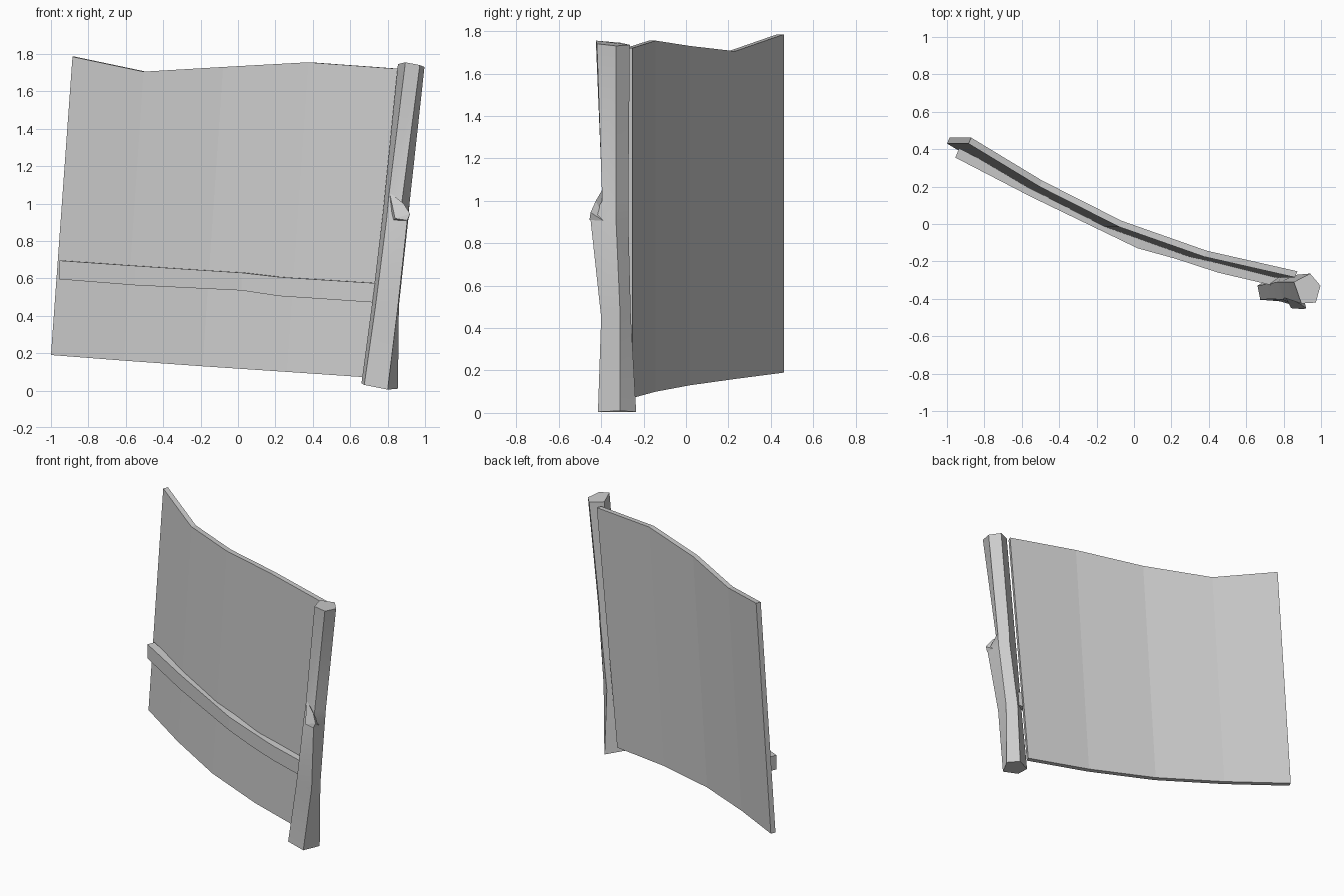
import bpy, bmesh, math
from mathutils import Vector

cube = bpy.data.objects.get("Cube")
if cube:
    bpy.data.objects.remove(cube, do_unlink=True)

grey = bpy.data.materials.new("plain grey")
grey.use_nodes = True
colour = (0.6, 0.6, 0.6, 1)
grey.diffuse_color = colour
grey.node_tree.nodes["Principled BSDF"].inputs["Base Color"].default_value = colour


def finish(bm, name, smooth=False):
    bmesh.ops.recalc_face_normals(bm, faces=bm.faces)
    mesh = bpy.data.meshes.new(name)
    bm.to_mesh(mesh)
    bm.free()
    mesh.materials.append(grey)
    obj = bpy.data.objects.new(name, mesh)
    bpy.context.collection.objects.link(obj)
    if smooth:
        bpy.ops.object.select_all(action="DESELECT")
        obj.select_set(True)
        bpy.context.view_layer.objects.active = obj
        bpy.ops.object.shade_smooth_by_angle(angle=math.radians(30))
    return obj


def loft(name, rings, smooth=False):
    """Skin a row of matching cross-sections and cap both ends."""
    bm = bmesh.new()
    loops = [[bm.verts.new(p) for p in ring] for ring in rings]
    n = len(loops[0])
    for a, b in zip(loops, loops[1:]):
        for i in range(n):
            j = (i + 1) % n
            bm.faces.new((a[i], a[j], b[j], b[i]))
    bm.faces.new(loops[0])
    bm.faces.new(loops[-1])
    return finish(bm, name, smooth)


def strip(name, columns, offset):
    """Upright strip: each column is (bottom front, top front)."""
    off = Vector(offset)
    rings = []
    for low, high in columns:
        low, high = Vector(low), Vector(high)
        rings.append([low, high, high + off, low + off])
    return loft(name, rings)


# Curved leaning wall panel: bottom x, top x, y at front, bottom z, top z
panel = [(-1.0, -0.885, 0.43, 0.19, 1.785),
         (-0.61, -0.505, 0.20, 0.16, 1.705),
         (-0.19, -0.08, -0.015, 0.13, 1.73),
         (0.26, 0.375, -0.175, 0.10, 1.755),
         (0.70, 0.86, -0.285, 0.07, 1.72)]
strip("wall_panel", [((a, y, lo), (b, y, hi)) for a, b, y, lo, hi in panel],
      (0.014, 0.032, 0))

# Cross rail bent along the front of the panel: x, y, bottom z, top z
rail = [(-0.955, 0.355, 0.595, 0.695),
        (-0.55, 0.145, 0.563, 0.667),
        (0.02, -0.13, 0.535, 0.63),
        (0.22, -0.185, 0.505, 0.607),
        (0.45, -0.26, 0.49, 0.592),
        (0.77, -0.335, 0.468, 0.572)]
strip("cross_rail", [((x, y, lo), (x, y, hi)) for x, y, lo, hi in rail],
      (0.02, 0.05, 0))

# Rough five-sided post, from foot to tip
post = [
    [(0.66, -0.33, 0.04), (0.675, -0.405, 0.03), (0.80, -0.415, 0.005),
     (0.855, -0.31, 0.01), (0.80, -0.235, 0.005)],
    [(0.715, -0.32, 0.45), (0.735, -0.40, 0.45), (0.855, -0.40, 0.45),
     (0.86, -0.31, 0.45), (0.80, -0.26, 0.45)],
    [(0.77, -0.31, 0.91), (0.795, -0.405, 0.92), (0.905, -0.45, 0.91),
     (0.91, -0.33, 0.91), (0.86, -0.272, 0.91)],
    [(0.78, -0.31, 1.0), (0.805, -0.395, 1.03), (0.875, -0.395, 1.0),
     (0.917, -0.33, 1.0), (0.865, -0.272, 1.0)],
    [(0.855, -0.31, 1.745), (0.895, -0.425, 1.755), (0.972, -0.42, 1.74),
     (0.997, -0.33, 1.73), (0.942, -0.265, 1.735)],
]
loft("post", post, smooth=True)

# Chipped knot standing out of the post
bm = bmesh.new()
for p in [(0.81, -0.39, 1.06), (0.885, -0.425, 1.0), (0.92, -0.45, 0.945),
          (0.905, -0.455, 0.91), (0.84, -0.45, 0.92), (0.905, -0.38, 0.90),
          (0.82, -0.38, 0.90)]:
    bm.verts.new(p)
hull = bmesh.ops.convex_hull(bm, input=bm.verts)
bmesh.ops.delete(bm, geom=[v for v in bm.verts if not v.link_faces], context="VERTS")
finish(bm, "post_knot")
